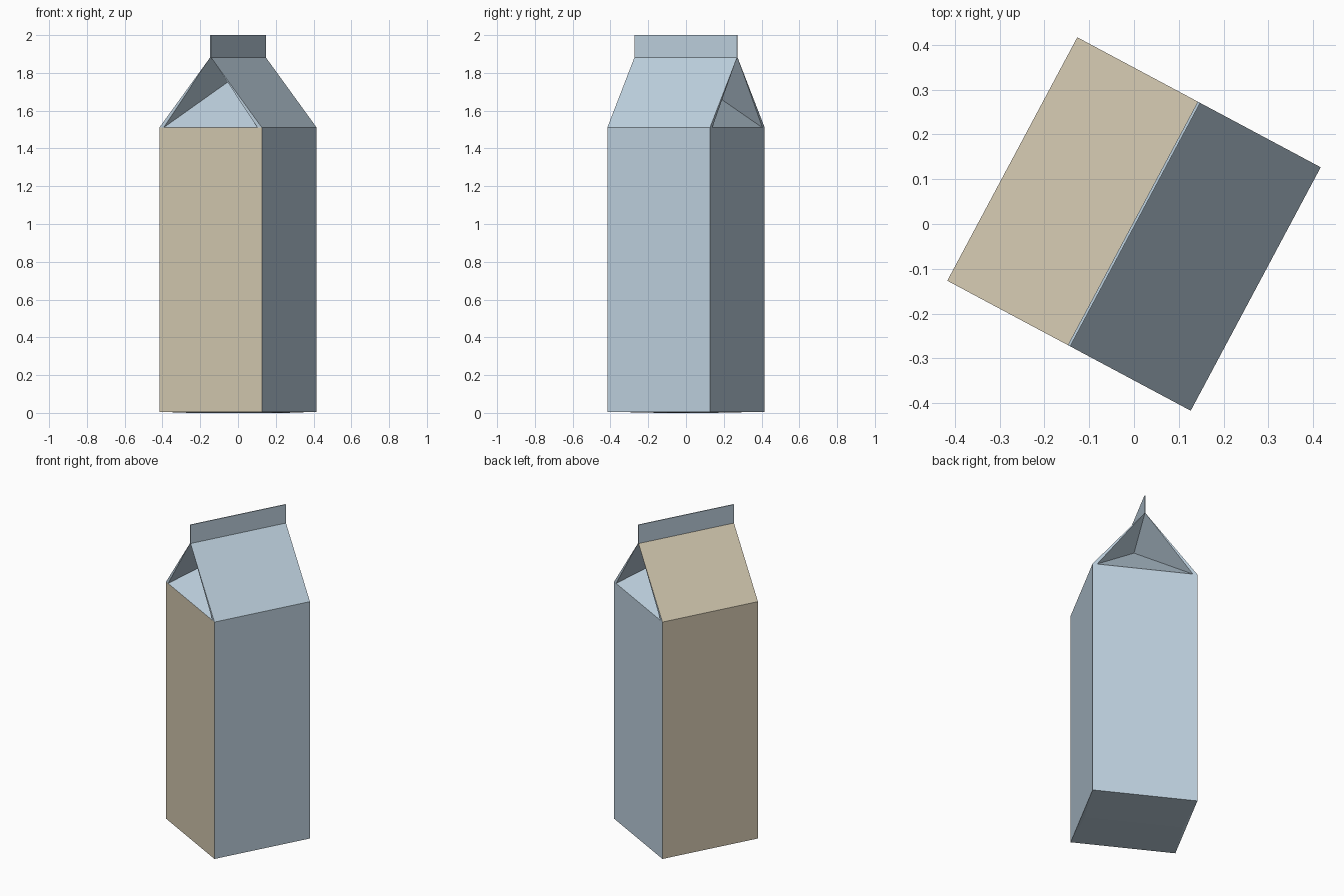
import bpy, bmesh, math

cube = bpy.data.objects.get("Cube")
if cube:
    bpy.data.objects.remove(cube, do_unlink=True)

HALF = 0.308       # half width of the square carton
INNER = 0.282      # where the folded gable starts
BASE_Z, WALL_Z = 0.006, 1.51
APEX_Z, RIDGE_Z, TOP_Z = 1.79, 1.885, 2.0
TURN = math.radians(-28.1)


def material(name, rgb):
    def linear(c):
        c /= 255
        return c / 12.92 if c < 0.04 else ((c + 0.055) / 1.055) ** 2.4
    color = [linear(c) for c in rgb] + [1]
    mat = bpy.data.materials.new(name)
    mat.use_nodes = True
    mat.diffuse_color = color
    mat.node_tree.nodes["Principled BSDF"].inputs["Base Color"].default_value = color
    return mat


blue = material("pale_blue_card", (190, 209, 223))
tan = material("warm_beige_card", (211, 200, 176))


def finish(name, bm, mats):
    bmesh.ops.recalc_face_normals(bm, faces=bm.faces)
    mesh = bpy.data.meshes.new(name)
    for m in mats:
        mesh.materials.append(m)
    obj = bpy.data.objects.new(name, mesh)
    bpy.context.collection.objects.link(obj)
    obj.rotation_euler.z = TURN
    return obj, mesh


# Carton body: walls, roof slopes, folded-in gables and creased bottom
bm = bmesh.new()
signs = (-1, 1)
pairs = [(x, y) for x in signs for y in signs]
low = {(x, y): bm.verts.new((x * HALF, y * HALF, BASE_Z)) for x, y in pairs}
top = {(x, y): bm.verts.new((x * HALF, y * HALF, WALL_Z)) for x, y in pairs}
fold = {(x, y): bm.verts.new((x * INNER, y * HALF, WALL_Z)) for x, y in pairs}
ridge = {y: bm.verts.new((0, y * HALF, RIDGE_Z)) for y in signs}
seam = {x: bm.verts.new((x * 0.29, 0, 0)) for x in signs}
apex = bm.verts.new((0, 0, APEX_Z))

for s in signs:
    # Side wall and roof slope
    bm.faces.new((low[s, -1], low[s, 1], top[s, 1], top[s, -1]))
    bm.faces.new((top[s, -1], top[s, 1], ridge[1], ridge[-1]))
    # End wall and the gable triangle pushed inwards
    bm.faces.new((low[-1, s], low[1, s], top[1, s], fold[1, s], fold[-1, s], top[-1, s]))
    bm.faces.new((fold[-1, s], fold[1, s], apex))
    # Bottom panels
    bm.faces.new((low[-1, s], low[1, s], seam[1], seam[-1]))
    bm.faces.new((low[s, -1], low[s, 1], seam[s]))
for x, y in pairs:
    # Card edge and inner wing of each gable
    bm.faces.new((top[x, y], fold[x, y], ridge[y]))
    bm.faces.new((fold[x, y], apex, ridge[y]))

body, mesh = finish("carton_body", bm, (blue, tan))
bm.normal_update()
for f in bm.faces:
    n, c = f.normal, f.calc_center_median()
    beige_side = n.x < -0.5 and c.x < -0.15
    beige_front = n.y < -0.9 and len(f.verts) > 4
    f.material_index = int(beige_side or beige_front)
bm.to_mesh(mesh)
bm.free()

# Sealed fin along the ridge
bm = bmesh.new()
bmesh.ops.create_cube(bm, size=1)
for v in bm.verts:
    v.co.x *= 0.006
    v.co.y *= 2 * HALF
    v.co.z = TOP_Z if v.co.z > 0 else RIDGE_Z - 0.003
fin, mesh = finish("top_fin", bm, (blue,))
bm.to_mesh(mesh)
bm.free()
